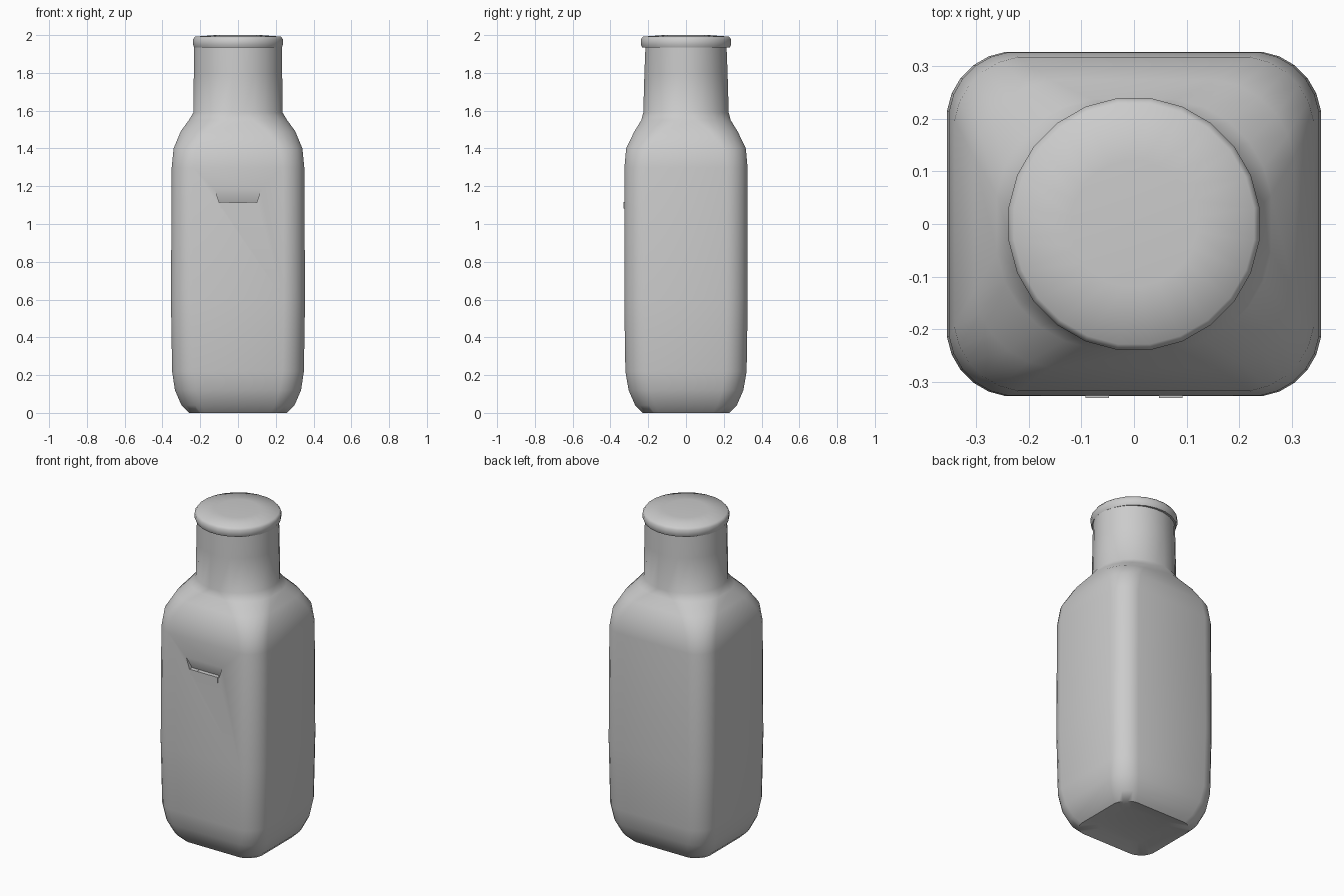
import bpy, bmesh, math

if "Cube" in bpy.data.objects:
    bpy.data.objects.remove(bpy.data.objects["Cube"], do_unlink=True)

grey = bpy.data.materials.new("plain grey")
grey.use_nodes = True
grey.diffuse_color = (0.6, 0.6, 0.6, 1)
grey.node_tree.nodes["Principled BSDF"].inputs["Base Color"].default_value = grey.diffuse_color


def ring(hx, hy, z, r, n=6):
    """Rounded rectangle; becomes an ellipse when r reaches the half sizes."""
    pts = []
    for quarter in range(4):
        for k in range(n):
            a = (quarter + (k + 0.5) / n) * math.pi / 2
            c, s = math.cos(a), math.sin(a)
            x = c * min(r, hx) + math.copysign(max(hx - r, 0), c)
            y = s * min(r, hy) + math.copysign(max(hy - r, 0), s)
            pts.append((x, y, z))
    return pts


def make(name, verts, faces):
    mesh = bpy.data.meshes.new(name)
    mesh.from_pydata(verts, [], faces)
    bm = bmesh.new()
    bm.from_mesh(mesh)
    bmesh.ops.recalc_face_normals(bm, faces=bm.faces)
    bm.to_mesh(mesh)
    bm.free()
    mesh.materials.append(grey)
    obj = bpy.data.objects.new(name, mesh)
    bpy.context.collection.objects.link(obj)
    return obj


def loft(name, profile):
    rings = [ring(*p) for p in profile]
    n = len(rings[0])
    verts = [v for r in rings for v in r]
    faces = [(i * n + j, i * n + (j + 1) % n, (i + 1) * n + (j + 1) % n, (i + 1) * n + j)
             for i in range(len(rings) - 1) for j in range(n)]
    faces += [tuple(range(n)), tuple(range(len(verts) - n, len(verts)))]
    return make(name, verts, faces)


def smooth(obj, degrees):
    bpy.ops.object.select_all(action='DESELECT')
    obj.select_set(True)
    bpy.context.view_layer.objects.active = obj
    bpy.ops.object.shade_smooth_by_angle(angle=math.radians(degrees))


# Bottle body: recessed base, square sides, shoulder and round neck
bottle = loft("bottle_body", [
    (0.17, 0.15, 0.02, 0.08),
    (0.26, 0.23, 0.0, 0.10),
    (0.30, 0.27, 0.04, 0.12),
    (0.335, 0.305, 0.12, 0.13),
    (0.35, 0.322, 0.22, 0.13),
    (0.356, 0.328, 0.60, 0.13),
    (0.352, 0.327, 1.30, 0.13),
    (0.342, 0.318, 1.40, 0.14),
    (0.305, 0.275, 1.49, 0.17),
    (0.262, 0.238, 1.55, 0.21),
    (0.238, 0.228, 1.59, 0.24),
    (0.236, 0.222, 1.80, 0.24),
    (0.234, 0.216, 1.95, 0.24),
])

# Wedge dent on the front panel
top, low = 1.27, 1.115
front, deep = -0.36, -0.30
dent = make("dent_cutter",
            [(-0.15, front, top), (0.15, front, top), (-0.10, front, low), (0.10, front, low),
             (-0.10, deep, low), (0.10, deep, low)],
            [(0, 1, 3, 2), (0, 1, 5, 4), (2, 3, 5, 4), (0, 2, 4), (1, 3, 5)])
dent.hide_render = True
cut = bottle.modifiers.new("dent", 'BOOLEAN')
cut.operation = 'DIFFERENCE'
cut.solver = 'EXACT'
cut.object = dent
bpy.context.view_layer.objects.active = bottle
bpy.ops.object.modifier_apply(modifier=cut.name)
bpy.data.objects.remove(dent, do_unlink=True)
smooth(bottle, 50)

# Small tabs under the dent
for side, name in ((-1, "right_tab"), (1, "left_tab")):
    bpy.ops.mesh.primitive_cube_add(size=1, location=(side * 0.07, -0.323, 1.1))
    tab = bpy.context.object
    tab.name = name
    tab.scale = (0.045, 0.014, 0.035)
    tab.data.materials.append(grey)

# Rolled lip and slightly domed cap
cap = loft("cap", [
    (0.215, 0.205, 1.94, 0.24),
    (0.234, 0.234, 1.935, 0.24),
    (0.240, 0.241, 1.95, 0.24),
    (0.240, 0.241, 1.978, 0.24),
    (0.230, 0.230, 1.992, 0.24),
    (0.12, 0.12, 2.0, 0.24),
])
smooth(cap, 50)
